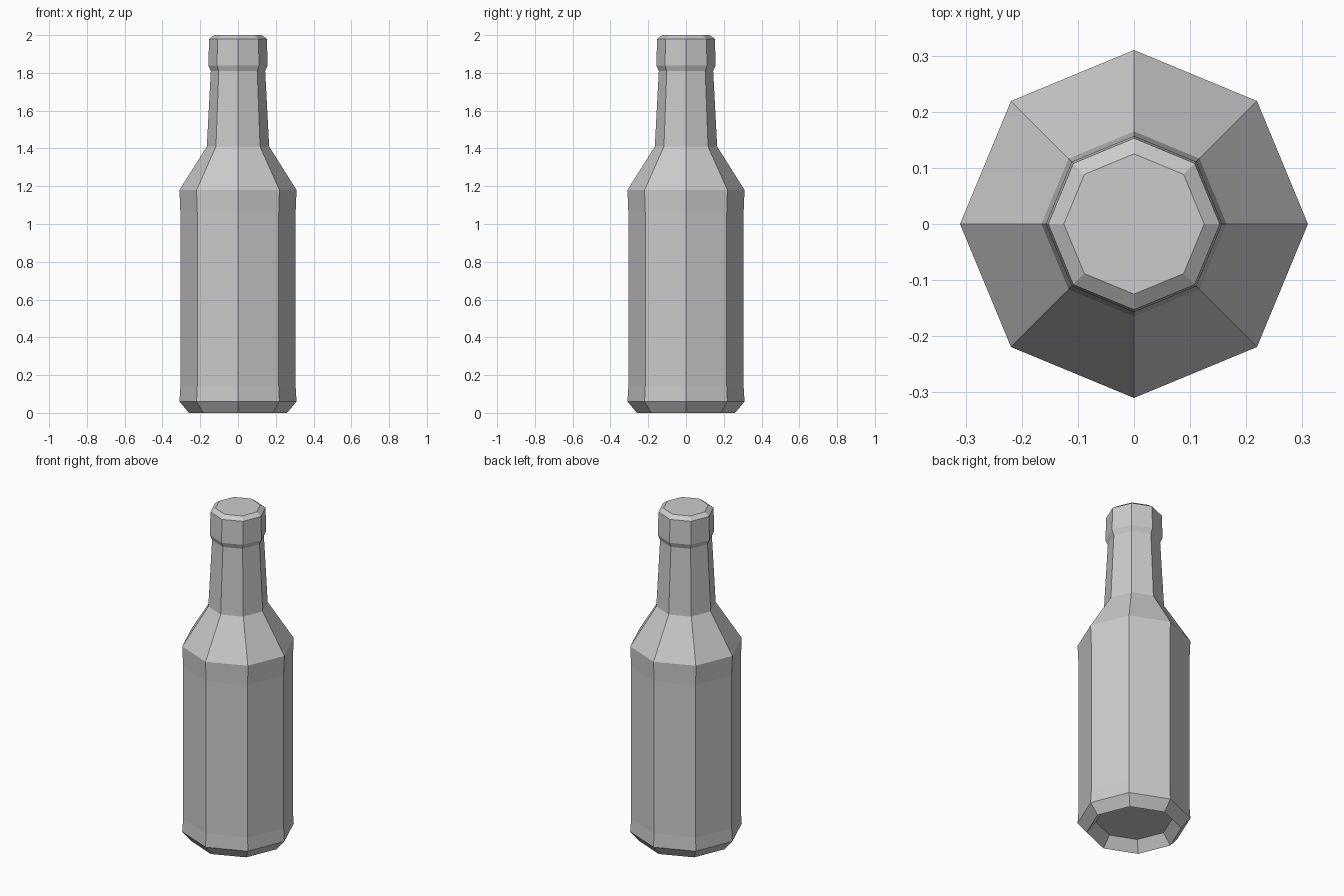
import bpy
import bmesh
from math import cos, sin, tau

cube = bpy.data.objects.get("Cube")
if cube:
    bpy.data.objects.remove(cube, do_unlink=True)

SIDES = 8

grey = bpy.data.materials.new("plain_grey")
grey.use_nodes = True
colour = (0.6, 0.6, 0.6, 1)
grey.diffuse_color = colour
grey.node_tree.nodes["Principled BSDF"].inputs["Base Color"].default_value = colour

# Bottle outline as (radius, height), from the hollow base up to the cap
profile = [
    (0.21, 0.062), (0.26, 0.0),      # raised floor and foot rim
    (0.31, 0.06), (0.305, 0.14),     # base bevel
    (0.305, 1.06), (0.31, 1.18),     # body
    (0.165, 1.41), (0.144, 1.81),    # shoulder and neck
    (0.157, 1.84), (0.153, 1.98),    # lip
    (0.125, 2.0),
]


def lathe(name, outline, material):
    """Spin an outline into a closed, flat-sided solid."""
    bm = bmesh.new()
    rings = [[bm.verts.new((r * cos(tau * i / SIDES), r * sin(tau * i / SIDES), z))
              for i in range(SIDES)] for r, z in outline]
    for low, high in zip(rings, rings[1:]):
        for i in range(SIDES):
            j = (i + 1) % SIDES
            bm.faces.new((low[i], low[j], high[j], high[i]))
    bm.faces.new(rings[0][::-1])
    bm.faces.new(rings[-1])
    mesh = bpy.data.meshes.new(name)
    bm.to_mesh(mesh)
    bm.free()
    mesh.materials.append(material)
    obj = bpy.data.objects.new(name, mesh)
    bpy.context.collection.objects.link(obj)
    return obj


lathe("bottle", profile, grey)
